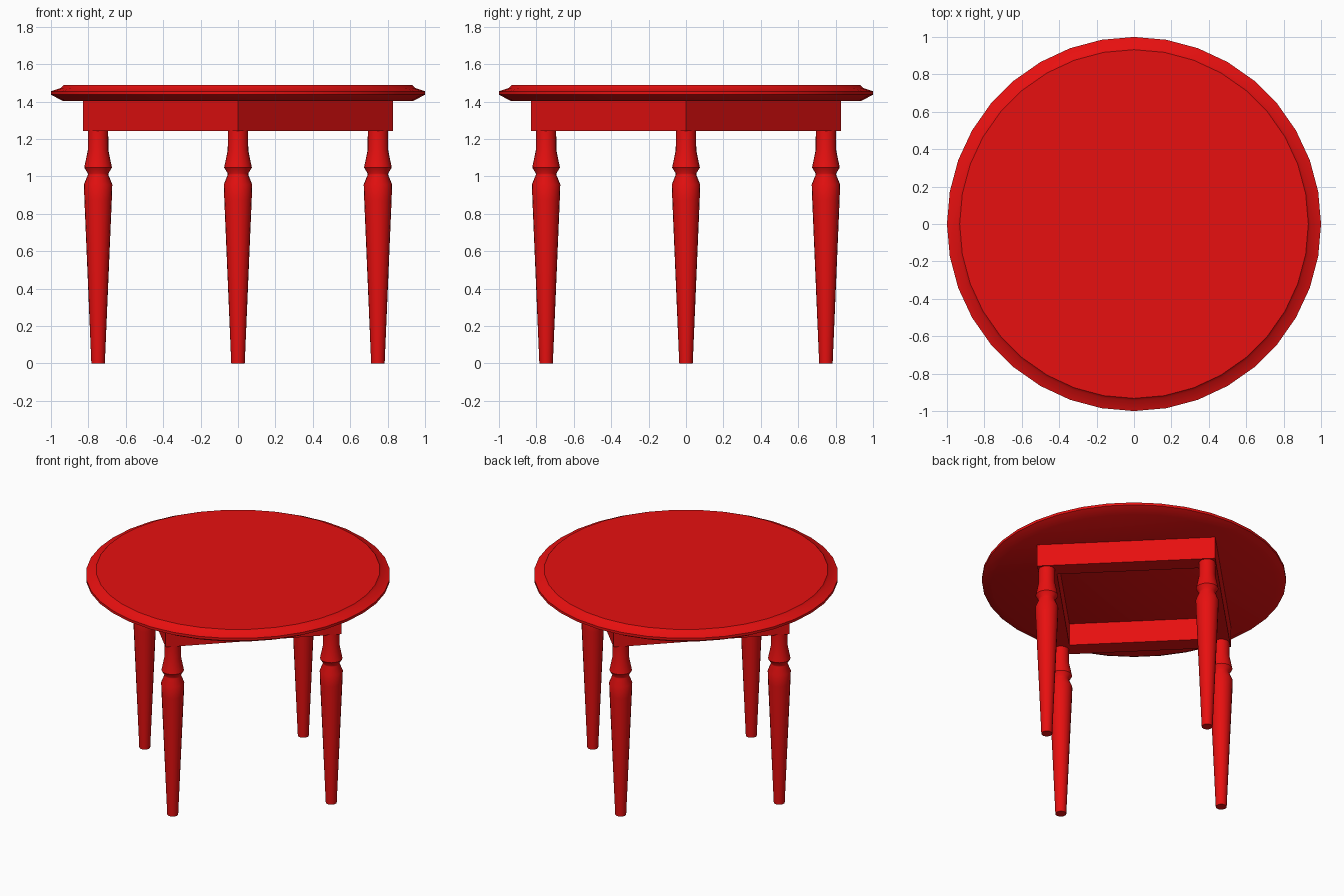
import bpy, bmesh, math
from mathutils import Matrix

cube = bpy.data.objects.get("Cube")
if cube:
    bpy.data.objects.remove(cube, do_unlink=True)

red = bpy.data.materials.new("red_paint")
red.use_nodes = True
red.diffuse_color = (0.8, 0.005, 0.005, 1)
red.node_tree.nodes["Principled BSDF"].inputs["Base Color"].default_value = red.diffuse_color


def add_object(name, bm, smooth_angle=None):
    bmesh.ops.recalc_face_normals(bm, faces=bm.faces)
    mesh = bpy.data.meshes.new(name)
    bm.to_mesh(mesh)
    bm.free()
    mesh.materials.append(red)
    obj = bpy.data.objects.new(name, mesh)
    bpy.context.collection.objects.link(obj)
    if smooth_angle:
        bpy.ops.object.select_all(action='DESELECT')
        obj.select_set(True)
        bpy.context.view_layer.objects.active = obj
        bpy.ops.object.shade_smooth_by_angle(angle=math.radians(smooth_angle))
    return obj


def turned(name, profile, sides, smooth_angle, x=0, y=0):
    """Closed turned solid from (radius, height) pairs, bottom to top."""
    bm = bmesh.new()
    rings = []
    for r, z in profile:
        angles = [2 * math.pi * i / sides for i in range(sides)]
        rings.append([bm.verts.new((x + r * math.cos(a), y + r * math.sin(a), z))
                      for a in angles])
    for low, high in zip(rings, rings[1:]):
        for i in range(sides):
            j = (i + 1) % sides
            bm.faces.new((low[i], low[j], high[j], high[i]))
    bm.faces.new(rings[0][::-1])
    bm.faces.new(rings[-1])
    return add_object(name, bm, smooth_angle)


# Round top with a moulded rim
turned("table_top", [(0.935, 1.402), (1.0, 1.437), (1.0, 1.455),
                     (0.945, 1.474), (0.932, 1.488)], 36, 40)

# Square apron frame, turned so its corners sit over the legs
bm = bmesh.new()
corner, board, low, high = 0.83, 0.12, 1.242, 1.403
inner = corner - board * math.sqrt(2)
loops = []
for r, z in ((corner, low), (corner, high), (inner, high), (inner, low)):
    loops.append([bm.verts.new((r * math.cos(k * math.pi / 2),
                                r * math.sin(k * math.pi / 2), z)) for k in range(4)])
for a, b in zip(loops, loops[1:] + loops[:1]):
    for i in range(4):
        j = (i + 1) % 4
        bm.faces.new((a[i], a[j], b[j], b[i]))
add_object("apron", bm)

# Four turned legs
leg_profile = [(0.036, 0), (0.073, 0.87), (0.076, 0.957), (0.055, 1.008),
               (0.055, 1.016), (0.074, 1.047), (0.055, 1.14), (0.054, 1.243)]
for name, x, y in (("front_leg", 0, -1), ("back_leg", 0, 1),
                   ("left_leg", 1, 0), ("right_leg", -1, 0)):
    turned(name, leg_profile, 20, 35, x * 0.748, y * 0.748)
